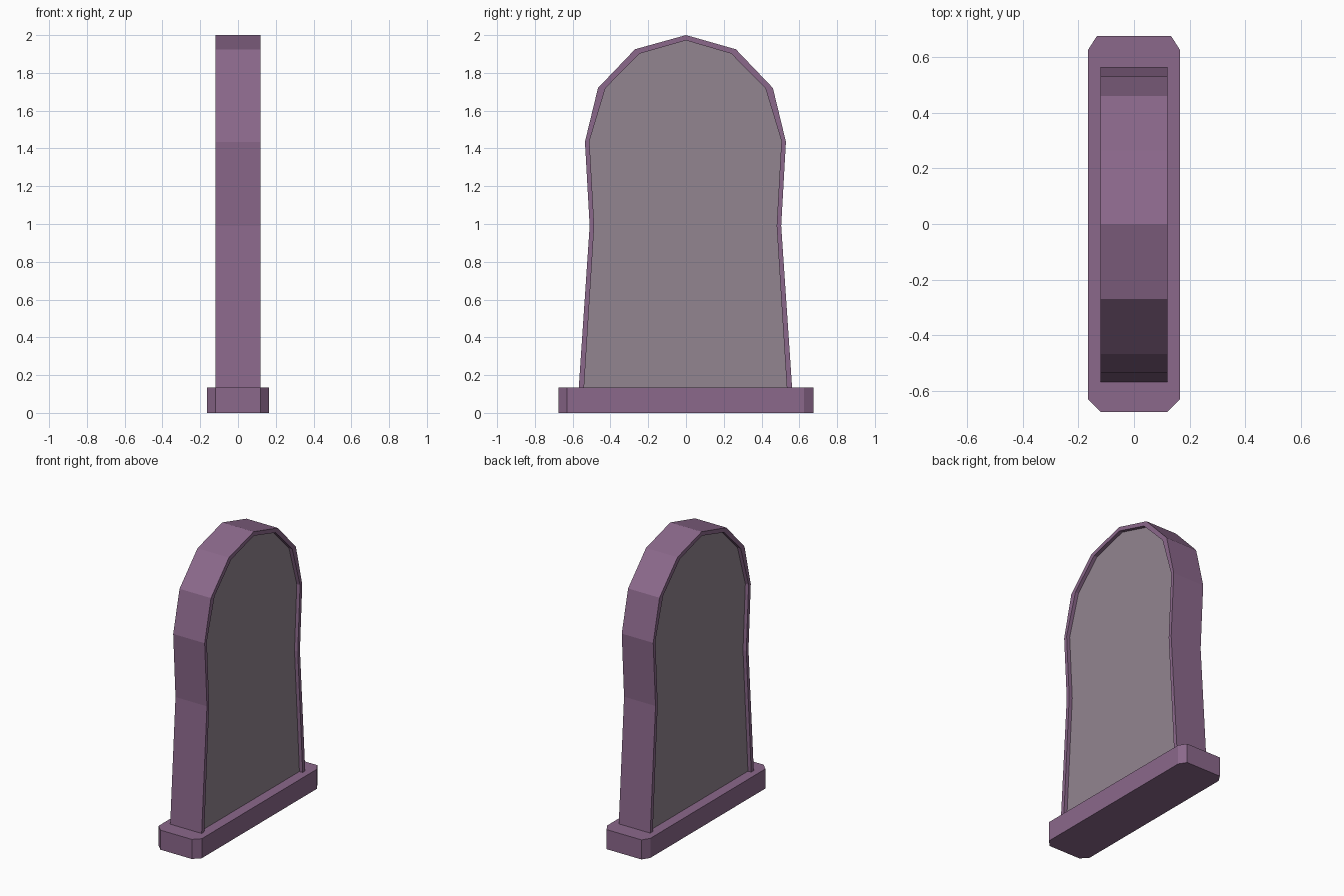
import bpy, bmesh

if "Cube" in bpy.data.objects:
    bpy.data.objects.remove(bpy.data.objects["Cube"])

def material(name, rgb):
    m = bpy.data.materials.new(name)
    m.diffuse_color = (*rgb, 1)
    m.use_nodes = True
    m.node_tree.nodes["Principled BSDF"].inputs["Base Color"].default_value = m.diffuse_color
    return m

def finish(name, bm, mat):
    bmesh.ops.recalc_face_normals(bm, faces=bm.faces)
    me = bpy.data.meshes.new(name)
    bm.to_mesh(me)
    bm.free()
    me.materials.append(mat)
    ob = bpy.data.objects.new(name, me)
    bpy.context.collection.objects.link(ob)
    return ob

def prism(name, points, direction, mat):
    """Extrude a closed 3D outline along a direction."""
    bm = bmesh.new()
    face = bm.faces.new([bm.verts.new(p) for p in points])
    ext = bmesh.ops.extrude_face_region(bm, geom=[face], use_keep_orig=True)
    verts = [g for g in ext["geom"] if isinstance(g, bmesh.types.BMVert)]
    bmesh.ops.translate(bm, verts=verts, vec=direction)
    return finish(name, bm, mat)

def arch(half, shift=-0.003):
    """Mirror a right-hand half profile that ends at the apex."""
    left = [(-y, z) for y, z in reversed(half[:-1])]
    return [(y + (shift if y else 0), z) for y, z in half + left]

purple = material("purple_stone", (0.26, 0.14, 0.26))
grey = material("grey_stone", (0.29, 0.235, 0.28))

outer = arch([(0.565, 0.13), (0.507, 0.99), (0.532, 1.435),
              (0.463, 1.72), (0.267, 1.925), (0, 2.0)])
inner = arch([(0.537, 0.13), (0.483, 0.99), (0.508, 1.44),
              (0.423, 1.72), (0.242, 1.902), (0, 1.972)])
W, R = 0.12, 0.095  # half thickness of the frame and of the recessed slab

# Arched frame: rectangular section swept through the two profiles
bm = bmesh.new()
sections = [[bm.verts.new(p) for p in ((-W, *o), (W, *o), (W, *i), (-W, *i))]
            for o, i in zip(outer, inner)]
for a, b in zip(sections, sections[1:]):
    for k in range(4):
        n = (k + 1) % 4
        bm.faces.new((a[k], a[n], b[n], b[k]))
bm.faces.new(sections[0])
bm.faces.new(sections[-1])
finish("arched_frame", bm, purple)

# Recessed slab, visible on both sides
prism("recessed_slab", [(-R, y, z) for y, z in inner], (2 * R, 0, 0), grey)

# Plinth with cut corners
X, Y = 0.165, 0.675
plinth = [(0.12, -Y), (X, -0.63), (X, 0.625), (0.133, Y),
          (-0.133, Y), (-X, 0.625), (-X, -0.63), (-0.12, -Y)]
prism("plinth", [(x, y, 0) for x, y in plinth], (0, 0, 0.135), purple)
